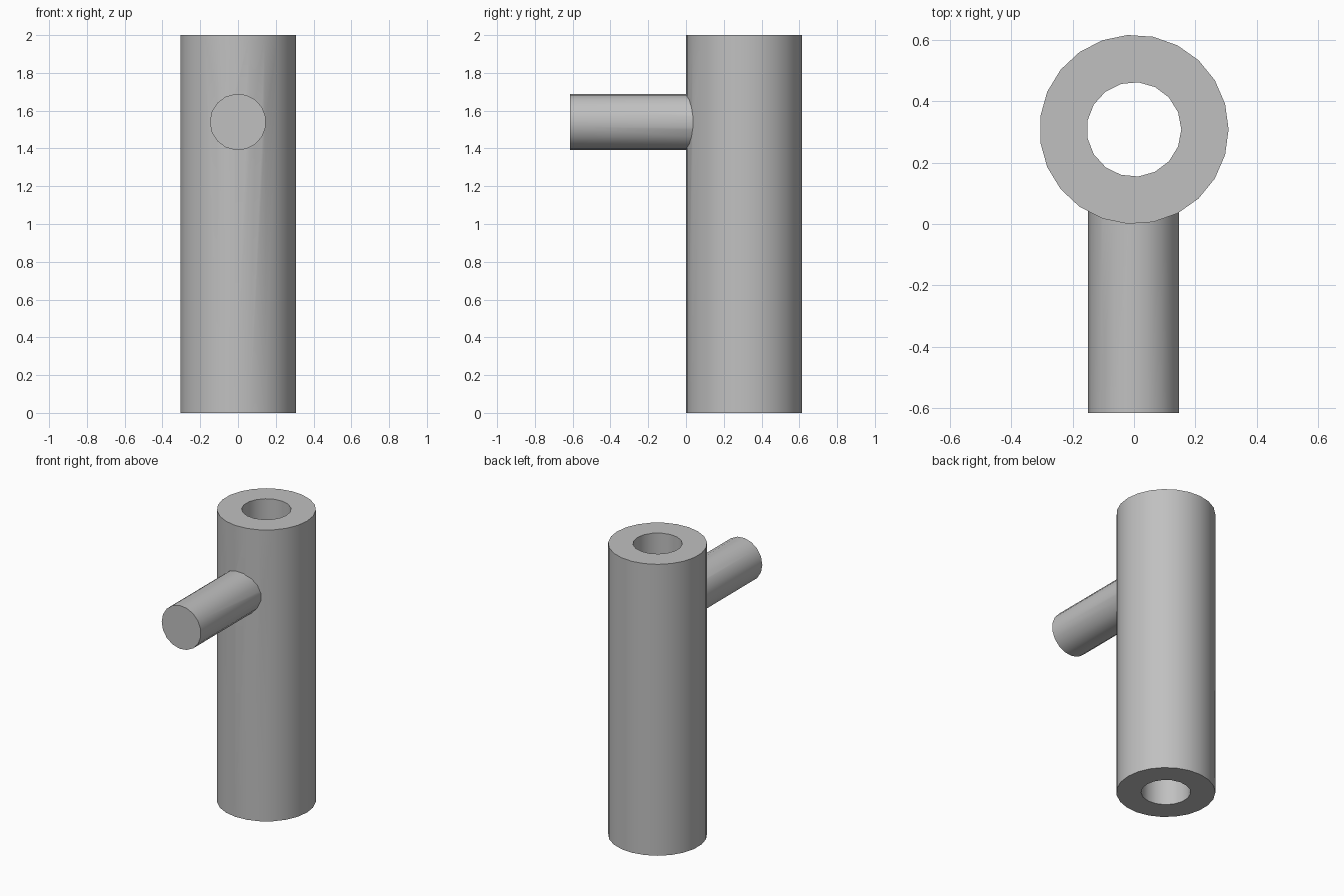
import bpy
import math

cube = bpy.data.objects.get("Cube")
if cube:
    bpy.data.objects.remove(cube, do_unlink=True)

grey = bpy.data.materials.new("plain_grey")
grey.use_nodes = True
colour = (0.53, 0.53, 0.53, 1)
grey.diffuse_color = colour
grey.node_tree.nodes["Principled BSDF"].inputs["Base Color"].default_value = colour

TUBE_R = 0.308
TUBE_Y = 0.308


def cylinder(name, sides, radius, depth, location, rotation):
    bpy.ops.mesh.primitive_cylinder_add(vertices=sides, radius=radius, depth=depth,
                                        location=location, rotation=rotation)
    obj = bpy.context.object
    obj.name = name
    obj.data.materials.append(grey)
    return obj


def combine(body, other, operation):
    mod = body.modifiers.new(operation.lower(), 'BOOLEAN')
    mod.object = other
    mod.operation = operation
    mod.solver = 'EXACT'
    bpy.context.view_layer.objects.active = body
    bpy.ops.object.modifier_apply(modifier=mod.name)
    bpy.data.objects.remove(other, do_unlink=True)


# Upright tube; a corner of its outline points to +x
quarter = (0, 0, -math.pi / 2)
tube = cylinder("tube_with_side_peg", 23, TUBE_R, 2, (0, TUBE_Y, 1), quarter)

# Solid peg sticking out of the front, ending inside the tube wall
front, back = -0.615, 0.08
peg = cylinder("side_peg", 17, 0.149, back - front, (0, (front + back) / 2, 1.54),
               (math.pi / 2, -math.pi / 2, 0))
combine(tube, peg, 'UNION')

# Bore through the whole tube
bore = cylinder("bore", 17, 0.154, 2.4, (0, TUBE_Y, 1), quarter)
combine(tube, bore, 'DIFFERENCE')

# Rounded walls with crisp rims
bpy.ops.object.select_all(action='DESELECT')
tube.select_set(True)
bpy.context.view_layer.objects.active = tube
bpy.ops.object.shade_smooth_by_angle(angle=math.radians(30))
